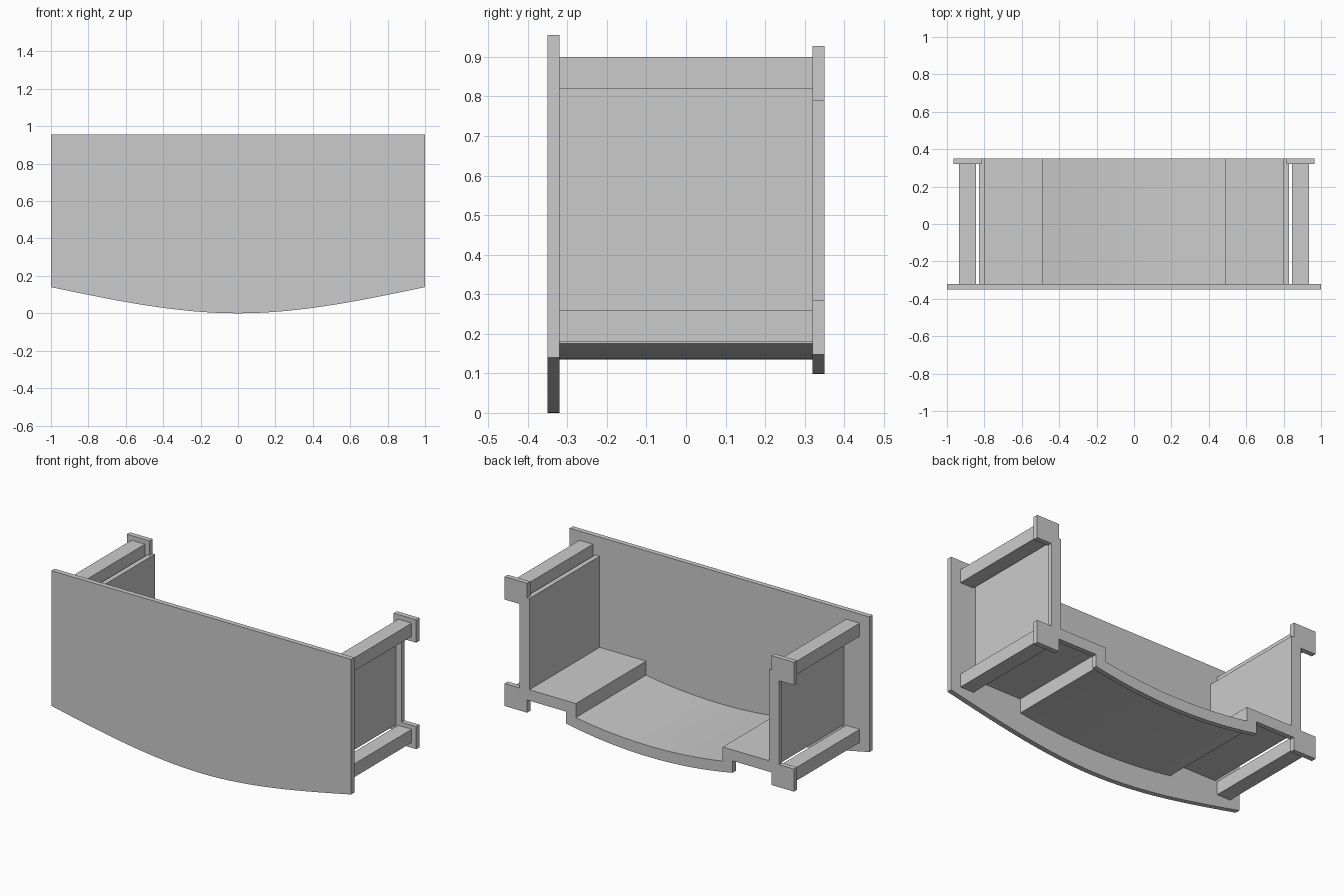
import bpy, bmesh

if "Cube" in bpy.data.objects:
    bpy.data.objects.remove(bpy.data.objects["Cube"])


def extrude_profile(name, pts, y0, y1):
    """Closed XZ outline extruded from y0 to y1."""
    bm = bmesh.new()
    face = bm.faces.new([bm.verts.new((x, y0, z)) for x, z in pts])
    moved = bmesh.ops.extrude_face_region(bm, geom=[face])["geom"]
    bmesh.ops.translate(bm, vec=(0, y1 - y0, 0),
                        verts=[v for v in moved if isinstance(v, bmesh.types.BMVert)])
    bmesh.ops.recalc_face_normals(bm, faces=bm.faces)
    mesh = bpy.data.meshes.new(name)
    bm.to_mesh(mesh)
    bm.free()
    obj = bpy.data.objects.new(name, mesh)
    bpy.context.collection.objects.link(obj)
    bpy.ops.object.select_all(action='DESELECT')
    obj.select_set(True)
    bpy.context.view_layer.objects.active = obj
    bpy.ops.object.shade_smooth_by_angle()
    return obj


def half_curve(w, z_edge, z_mid, n=10):
    """Sagging curve from x = w to the centre line."""
    return [(w * (1 - i / n), z_mid + (z_edge - z_mid) * (1 - i / n) ** 2)
            for i in range(n + 1)]


def mirrored(half):
    """Right half ending at x = 0, followed by its reflection."""
    return half + [(-x, z) for x, z in reversed(half[:-1])]


def channel(inner, outer):
    """Closed outline between an inner and an outer half path."""
    return mirrored(inner) + mirrored(outer)[::-1]


# Front panel with a bowed lower edge that straightens towards the ends
def bow(x):
    return 0.105 * x * x * (3 - x) / 1.5


bottom = [(1 - i / 16, bow(1 - i / 16)) for i in range(17)]
extrude_profile("front_panel", mirrored([(1, 0.955)] + bottom), -0.35, -0.32)

# Thin tray: side walls, shelves and sagging trough
inner = [(0.80, 0.84), (0.80, 0.29), (0.49, 0.29)] + half_curve(0.49, 0.205, 0.165)
outer = [(0.83, 0.84), (0.83, 0.26), (0.52, 0.26)] + half_curve(0.52, 0.175, 0.135)
extrude_profile("tray_body", channel(inner, outer), -0.32, 0.32)

# Thicker rear rim with square flanges at the corners
rim = [(0.815, 0.84), (0.815, 0.928), (0.965, 0.928), (0.965, 0.79),
       (0.866, 0.79), (0.866, 0.284), (0.965, 0.284), (0.965, 0.148),
       (0.815, 0.148), (0.815, 0.224), (0.556, 0.224)]
extrude_profile("rear_rim", channel(inner, rim + half_curve(0.556, 0.152, 0.098)),
                0.32, 0.35)

# Four side rails running from front panel to rear flanges
for side, s in (("right", 1), ("left", -1)):
    for level, z in (("upper", 0.82), ("lower", 0.18)):
        a, b = s * 0.845, s * 0.935
        extrude_profile(f"{level}_{side}_rail",
                        [(a, z), (b, z), (b, z + 0.08), (a, z + 0.08)], -0.32, 0.32)
